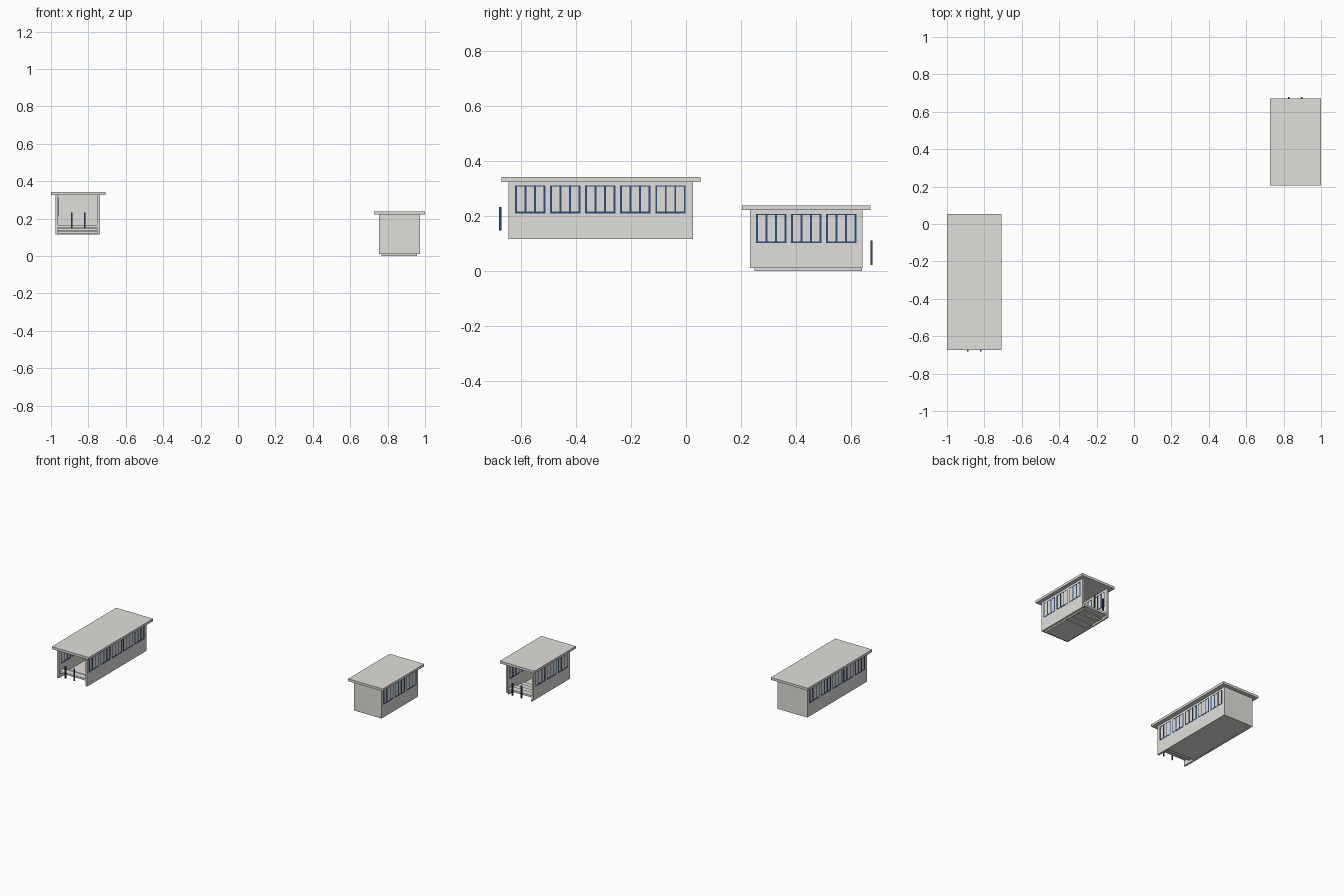
import bpy
import bmesh
from mathutils import Matrix, Vector

cube = bpy.data.objects.get("Cube")
if cube:
    bpy.data.objects.remove(cube, do_unlink=True)


def material(name, color):
    mat = bpy.data.materials.new(name)
    mat.use_nodes = True
    mat.diffuse_color = color
    mat.node_tree.nodes["Principled BSDF"].inputs["Base Color"].default_value = color
    return mat


CONCRETE = material("pale grey concrete", (0.75, 0.74, 0.70, 1))
NAVY = material("navy blue metal", (0.03, 0.075, 0.19, 1))


def boxes(name, spans, mat):
    """One object made of boxes, each given as x, y and z ranges."""
    bm = bmesh.new()
    for span in spans:
        lo, hi = Vector([min(r) for r in span]), Vector([max(r) for r in span])
        bmesh.ops.create_cube(bm, size=1, matrix=Matrix.Translation((lo + hi) / 2)
                              @ Matrix.Diagonal((*(hi - lo), 1)))
    mesh = bpy.data.meshes.new(name)
    bm.to_mesh(mesh)
    bm.free()
    mesh.materials.append(mat)
    obj = bpy.data.objects.new(name, mesh)
    bpy.context.collection.objects.link(obj)
    return obj


THICK = 0.014
PITCH, PANE = 0.128, 0.111
BAR = 0.007


def shelter(name, x, y, z, roof_x, roof_y, roof_z, first, count, sill, head, open_end):
    for side, outer, inward in (("right", x[0], 1), ("left", x[1], -1)):
        boxes(f"{name}_{side}_wall", [((outer, outer + inward * THICK), y, z)], CONCRETE)

        # Window frames set through the wall, with four upright bars and a sill
        fx = (outer - inward * 0.001, outer + inward * (THICK + 0.001))
        frames = []
        for s in (first + i * PITCH for i in range(count)):
            frames.append((fx, (s, s + PANE), (sill, sill + BAR)))
            frames.append((fx, (s, s + PANE), (head - 0.004, head)))
            for i in range(4):
                b = s + i * (PANE - BAR) / 3
                frames.append((fx, (b, b + BAR), (sill, head)))
        boxes(f"{name}_{side}_window_frames", frames, NAVY)

    # Closed end wall and overhanging roof
    closed = y[1] if open_end < 0 else y[0]
    boxes(f"{name}_end_wall",
          [((x[0] + THICK, x[1] - THICK), (closed, closed + open_end * THICK), z)], CONCRETE)
    boxes(f"{name}_roof", [(roof_x, roof_y, roof_z)], CONCRETE)


def steps(name, x, start, depth, count, z, rise, direction):
    """Slab treads climbing from the floor out to the open end."""
    treads = []
    for i in range(count):
        y = start + direction * depth * i
        treads.append((x, (y, y + direction * depth), (z + rise * i, z + rise * i + 0.013)))
    boxes(name, treads, CONCRETE)


# Long shelter, open towards the front
shelter("long_shelter", (-0.976, -0.739), (-0.647, 0.025), (0.116, 0.325),
        (-1, -0.708), (-0.673, 0.053), (0.325, 0.342), -0.624, 5, 0.21, 0.312, -1)
inner = (-0.962, -0.753)
boxes("long_shelter_floor", [(inner, (-0.55, 0.011), (0.117, 0.132))], CONCRETE)
steps("long_shelter_steps", inner, -0.55, 0.045, 2, 0.133, 0.019, -1)

# Short shelter, open towards the back
shelter("short_shelter", (0.754, 0.972), (0.233, 0.643), (0.01, 0.222),
        (0.727, 1), (0.205, 0.672), (0.222, 0.239), 0.255, 3, 0.101, 0.208, 1)
inner = (0.768, 0.958)
boxes("short_shelter_floor", [(inner, (0.25, 0.46), (0, 0.013))], CONCRETE)
steps("short_shelter_steps", inner, 0.46, 0.045, 4, 0.006, 0.007, 1)
boxes("short_shelter_stringers",
      [((a, a + 0.006), (0.46, 0.642), (0, 0.013)) for a in (0.768, 0.952)], CONCRETE)

# Free-standing rail posts before each open end
for name, centre, py, pz in (("long_shelter", -0.854, -0.677, (0.147, 0.233)),
                             ("short_shelter", 0.862, 0.676, (0.022, 0.11))):
    boxes(f"{name}_rail_posts",
          [((centre + dx - 0.004, centre + dx + 0.004), (py - 0.004, py + 0.004), pz)
           for dx in (-0.035, 0.035)], NAVY)
